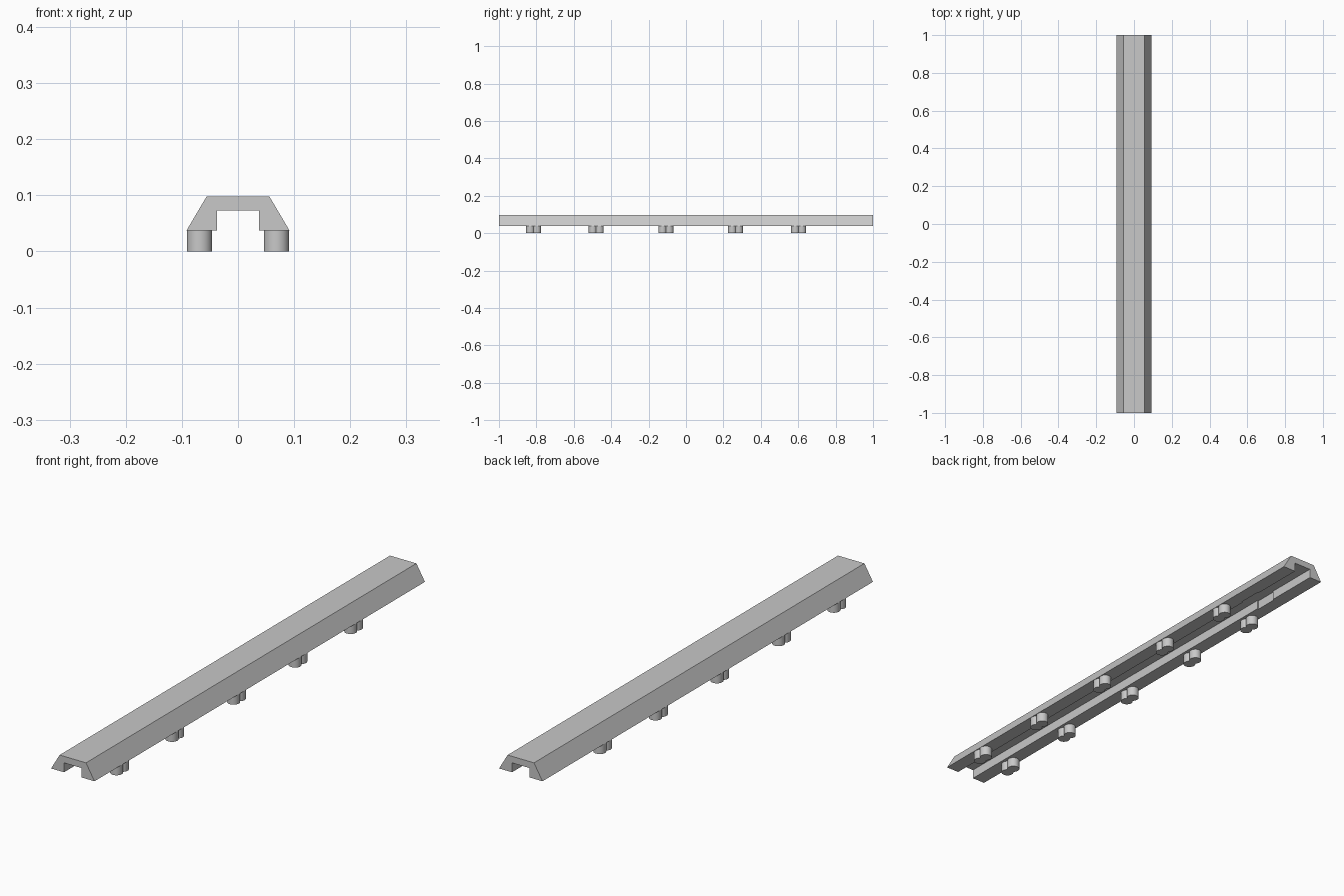
import bpy
import bmesh
from mathutils import Matrix

cube = bpy.data.objects.get("Cube")
if cube:
    bpy.data.objects.remove(cube, do_unlink=True)

# Material
grey = bpy.data.materials.new("light_grey")
grey.use_nodes = True
colour = (0.58, 0.58, 0.58, 1)
grey.diffuse_color = colour
grey.node_tree.nodes["Principled BSDF"].inputs["Base Color"].default_value = colour


def make_object(name, bm):
    bmesh.ops.recalc_face_normals(bm, faces=bm.faces)
    mesh = bpy.data.meshes.new(name)
    bm.to_mesh(mesh)
    bm.free()
    obj = bpy.data.objects.new(name, mesh)
    bpy.context.collection.objects.link(obj)
    mesh.materials.append(grey)
    return obj


# Channel rail: half profile mirrored, then extruded along y
half = [(0.092, 0.037), (0.056, 0.098)]
inner = [(0.037, 0.073), (0.037, 0.037)]
profile = half + [(-x, z) for x, z in reversed(half)]
profile += [(-x, z) for x, z in reversed(inner)] + inner
bm = bmesh.new()
face = bm.faces.new([bm.verts.new((x, -1, z)) for x, z in profile])
sweep = bmesh.ops.extrude_face_region(bm, geom=[face])
end = [v for v in sweep["geom"] if isinstance(v, bmesh.types.BMVert)]
bmesh.ops.translate(bm, verts=end, vec=(0, 2, 0))
rail = make_object("channel_rail", bm)

# Shallow notch in both inner walls near the back
bm = bmesh.new()
bmesh.ops.create_cube(bm, size=1, matrix=Matrix.Translation((0, 0.735, 0.04))
                      @ Matrix.Diagonal((0.084, 0.09, 0.066, 1)))
cutter = make_object("notch_cutter", bm)
cutter.hide_render = True
cutter.hide_viewport = True
notch = rail.modifiers.new("notch", 'BOOLEAN')
notch.object = cutter
notch.operation = 'DIFFERENCE'
notch.solver = 'EXACT'


# Double round feet: two overlapping studs on each side
def foot(name, x, y):
    bm = bmesh.new()
    for dy in (-0.0175, 0.0175):
        bmesh.ops.create_cone(bm, cap_ends=True, segments=32, radius1=0.0225,
                              radius2=0.0225, depth=0.037,
                              matrix=Matrix.Translation((x, y + dy, 0.0185)))
    obj = make_object(name, bm)
    bpy.ops.object.select_all(action='DESELECT')
    obj.select_set(True)
    bpy.context.view_layer.objects.active = obj
    bpy.ops.object.shade_smooth_by_angle()


for i, y in enumerate((-0.815, -0.48, -0.107, 0.265, 0.602), 1):
    for side, x in (("left", 0.0685), ("right", -0.0685)):
        foot(f"{side}_foot_{i}", x, y)
